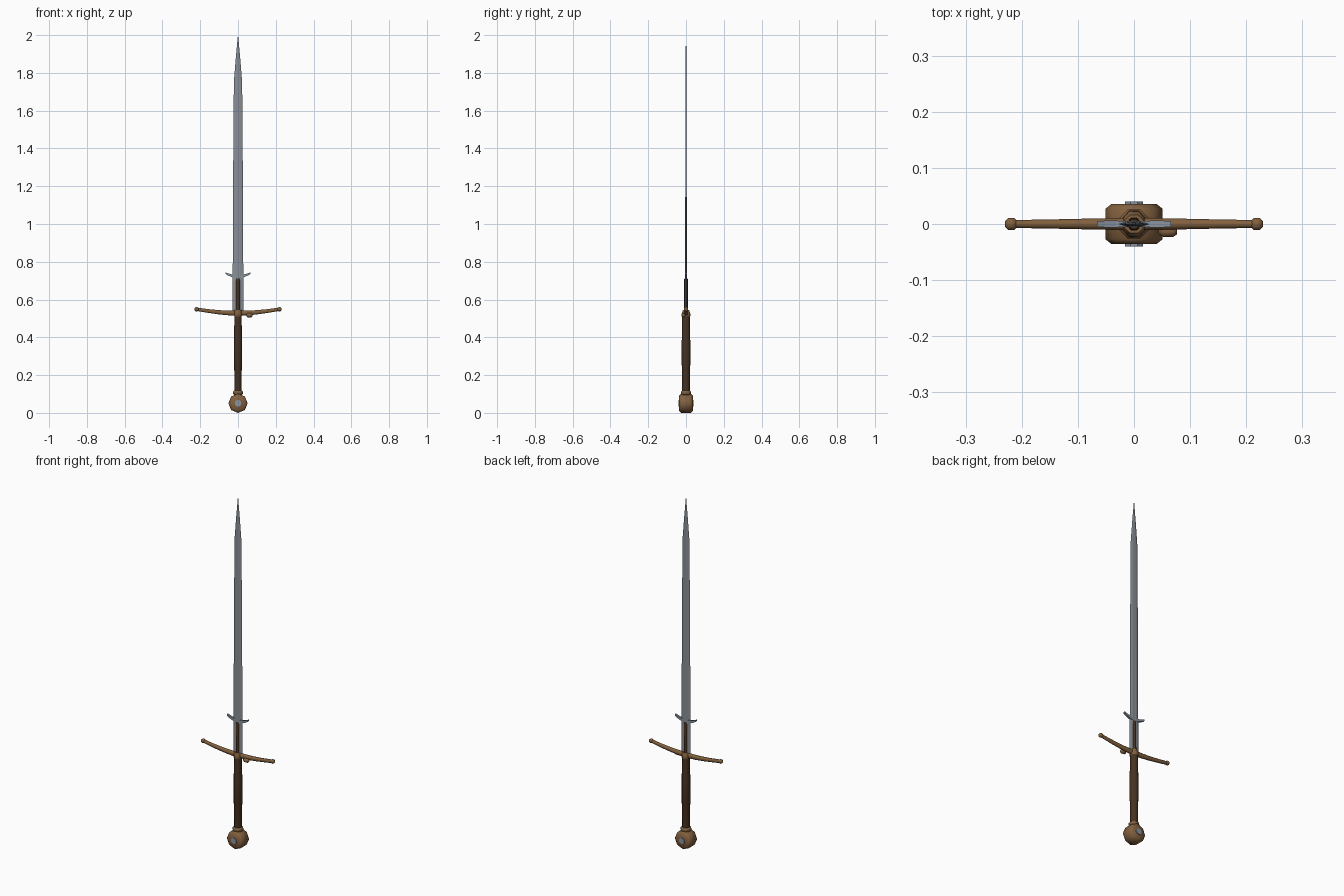
import bpy, bmesh, math
from mathutils import Vector

if "Cube" in bpy.data.objects:
    bpy.data.objects.remove(bpy.data.objects["Cube"])


def mat(name, rgb):
    m = bpy.data.materials.new(name)
    m.diffuse_color = (*rgb, 1)
    m.use_nodes = True
    m.node_tree.nodes["Principled BSDF"].inputs["Base Color"].default_value = m.diffuse_color
    return m


STEEL = mat("grey steel", (0.25, 0.275, 0.305))
PLATE = mat("blue grey steel", (0.25, 0.30, 0.355))
BRONZE = mat("warm brown metal", (0.225, 0.118, 0.049))
LEATHER = mat("dark leather", (0.062, 0.032, 0.015))


def loft(name, rings, material, smooth=None):
    """Skin a list of equally sized point rings, capped at both ends."""
    bm = bmesh.new()
    vs = [[bm.verts.new(p) for p in r] for r in rings]
    n = len(vs[0])
    for a, b in zip(vs, vs[1:]):
        for i in range(n):
            j = (i + 1) % n
            bm.faces.new((a[i], a[j], b[j], b[i]))
    bm.faces.new(vs[0])
    bm.faces.new(vs[-1])
    bmesh.ops.recalc_face_normals(bm, faces=bm.faces)
    me = bpy.data.meshes.new(name)
    bm.to_mesh(me)
    bm.free()
    me.materials.append(material)
    ob = bpy.data.objects.new(name, me)
    bpy.context.collection.objects.link(ob)
    if smooth:
        bpy.ops.object.select_all(action='DESELECT')
        ob.select_set(True)
        bpy.context.view_layer.objects.active = ob
        bpy.ops.object.shade_smooth_by_angle(angle=math.radians(smooth))
    return ob


def ring(axis, c, a, b, n=8, turn=0.5):
    """Ellipse ring of n points around an axis; a and b are half sizes."""
    k = 1 / math.cos(math.pi / n) if turn else 1
    out = []
    for i in range(n):
        t = 2 * math.pi * (i + turn) / n
        u, v = a * k * math.cos(t), b * k * math.sin(t)
        d = {"x": (0, u, v), "y": (u, 0, v), "z": (u, v, 0)}[axis]
        out.append(Vector(c) + Vector(d))
    return out


# Pommel: bevelled eight-sided wheel with a steel plate on each face
PZ = 0.051
loft("pommel", [ring("y", (0, y, PZ), r, r, 8, 0) for y, r in
                ((-0.036, 0.040), (-0.027, 0.051), (0.027, 0.051), (0.036, 0.040))], BRONZE, 60)
for s, side in ((-1, "front"), (1, "back")):
    loft("pommel_plate_" + side, [ring("y", (0, s * y, PZ), r, r) for y, r in
                                  ((0.034, 0.016), (0.040, 0.016))], PLATE)

# Collar between pommel and grip
loft("grip_collar", [ring("z", (0, 0, z), r, r) for z, r in
                     ((0.095, 0.02), (0.101, 0.026), (0.113, 0.026), (0.119, 0.02))], BRONZE, 60)

# Leather grip with a thicker middle
loft("grip", [ring("z", (0, 0, z), a, a * 1.05) for z, a in
              ((0.11, 0.019), (0.245, 0.020), (0.255, 0.022), (0.38, 0.022),
               (0.39, 0.021), (0.515, 0.019))], LEATHER, 60)


# Curved crossguard with ball ends
def guard_z(x):
    return 0.527 + 0.022 * (abs(x) / 0.22) ** 1.7


half = [(0.0, 0.011, 0.014), (0.065, 0.010, 0.012), (0.11, 0.009, 0.011),
        (0.155, 0.008, 0.010), (0.22, 0.007, 0.009)]
path = [(-x, a, b) for x, a, b in half[:0:-1]] + half
loft("crossguard", [ring("x", (x, 0, guard_z(x)), a, b) for x, a, b in path], BRONZE, 60)
for s, side in ((-1, "left"), (1, "right")):
    loft("guard_ball_" + side,
         [ring("x", (s * (0.219 + d), 0, guard_z(0.22)), r, r) for d, r in
          ((-0.011, 0.005), (-0.005, 0.011), (0.005, 0.011), (0.011, 0.005))], BRONZE, 60)

# Block in the middle of the guard
loft("guard_block", [ring("z", (0, 0, z), a, b) for z, a, b in
                     ((0.508, 0.018, 0.020), (0.515, 0.021, 0.024),
                      (0.530, 0.021, 0.022), (0.545, 0.017, 0.016))], BRONZE, 60)

# Small knob under the right arm of the guard
loft("guard_knob", [ring("x", (x, -0.013, 0.517), r, r, 6) for x, r in
                    ((0.044, 0.004), (0.052, 0.010), (0.070, 0.010), (0.077, 0.005))], BRONZE, 60)


# Blade: bevelled edges, fuller in the lower part, pointed tip
def blade_ring(z, w, t, f):
    q = [(1, 0), (0.45, 1), (0.22, 1), (0, f), (-0.22, 1), (-0.45, 1)]
    p = q + [(-x, -y) for x, y in q]
    return [(x * w, y * t, z) for x, y in p]


loft("blade", [blade_ring(*r) for r in (
    (0.53, 0.029, 0.0055, 0.7), (0.74, 0.028, 0.005, 0.7), (1.12, 0.0265, 0.0042, 0.7),
    (1.16, 0.0265, 0.0038, 1), (1.75, 0.022, 0.003, 1), (1.87, 0.0125, 0.0025, 1),
    (2.0, 0.0005, 0.0004, 1))], STEEL, 40)

# Leather strip over the blade base
loft("blade_base_wrap", [ring("z", (0, 0, z), a, b) for z, a, b in
                         ((0.53, 0.011, 0.012), (0.70, 0.010, 0.0105),
                          (0.712, 0.009, 0.009))], LEATHER, 60)

# Parrying hooks
for s, side in ((-1, "left"), (1, "right")):
    loft("parrying_hook_" + side,
         [ring("x", (s * x, 0, z), a, b, 4) for x, z, a, b in
          ((0.015, 0.722, 0.005, 0.009), (0.032, 0.726, 0.006, 0.007),
           (0.050, 0.732, 0.006, 0.006), (0.066, 0.740, 0.005, 0.004))], PLATE)
